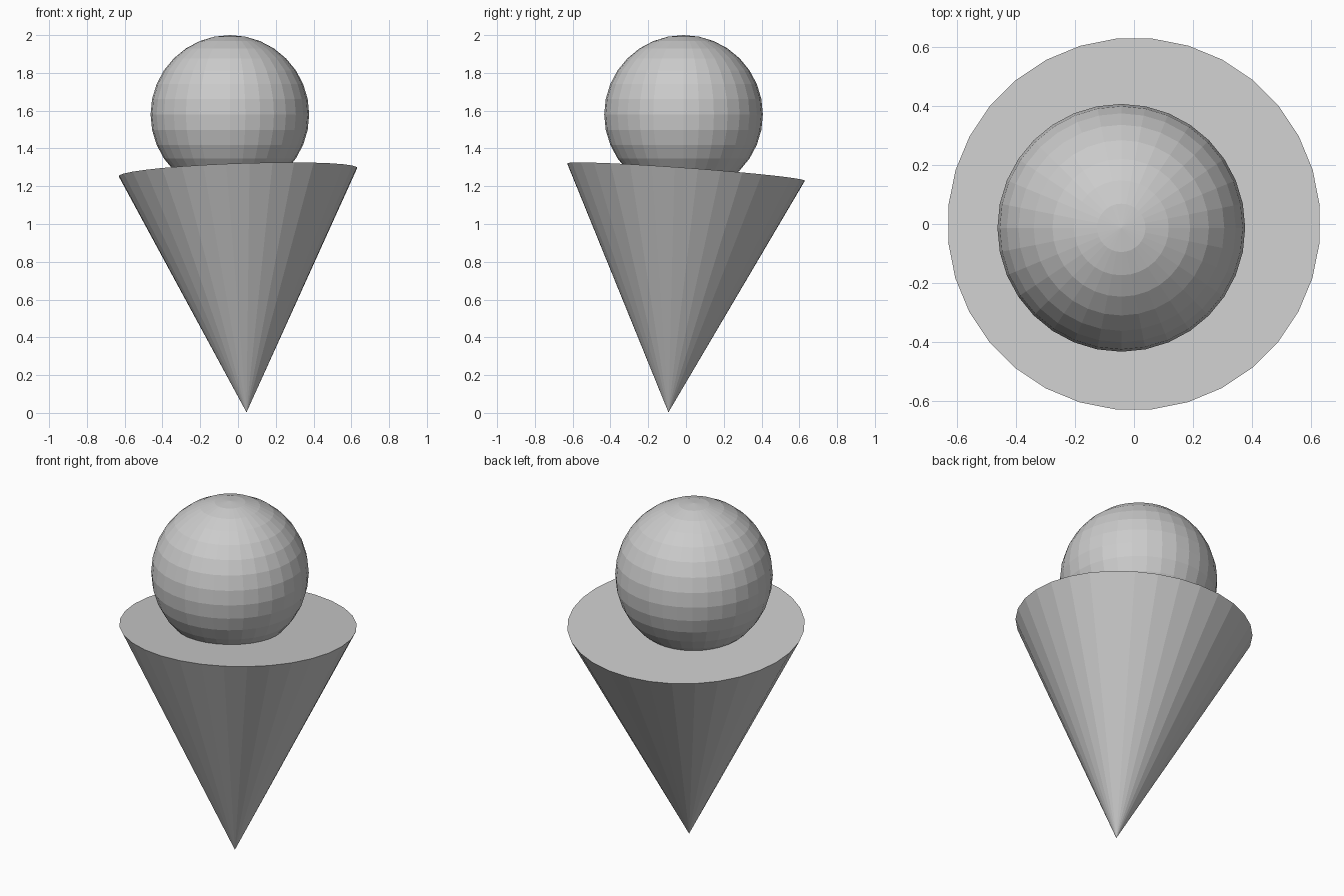
import bpy
from mathutils import Vector, Matrix
from math import pi

if "Cube" in bpy.data.objects:
    bpy.data.objects.remove(bpy.data.objects["Cube"])

# tilted cone, tip down, closed flat rim
tip = Vector((0.045, -0.093, 0.003))
rim = Vector((0.0, 0.0, 1.275))
axis = tip - rim
depth = axis.length
bpy.ops.mesh.primitive_cone_add(vertices=32, radius1=0.633, radius2=0, depth=depth)
cone = bpy.context.object
cone.name = "cone"
tilt = Vector((0, 0, 1)).rotation_difference(axis).to_matrix().to_4x4()
# half-step turn puts flat edges on the axes; flip first so the tilt stays small
flip = Matrix.Rotation(pi, 4, 'X')
small = Vector((0, 0, 1)).rotation_difference(-axis).to_matrix().to_4x4()
turn = Matrix.Rotation(pi / 32, 4, 'Z')
cone.matrix_world = Matrix.Translation((tip + rim) / 2) @ small @ flip @ turn

# faceted scoop resting in the cone
bpy.ops.mesh.primitive_uv_sphere_add(segments=32, ring_count=16, radius=0.42,
                                     location=(-0.043, -0.013, 1.58))
bpy.context.object.name = "scoop"
